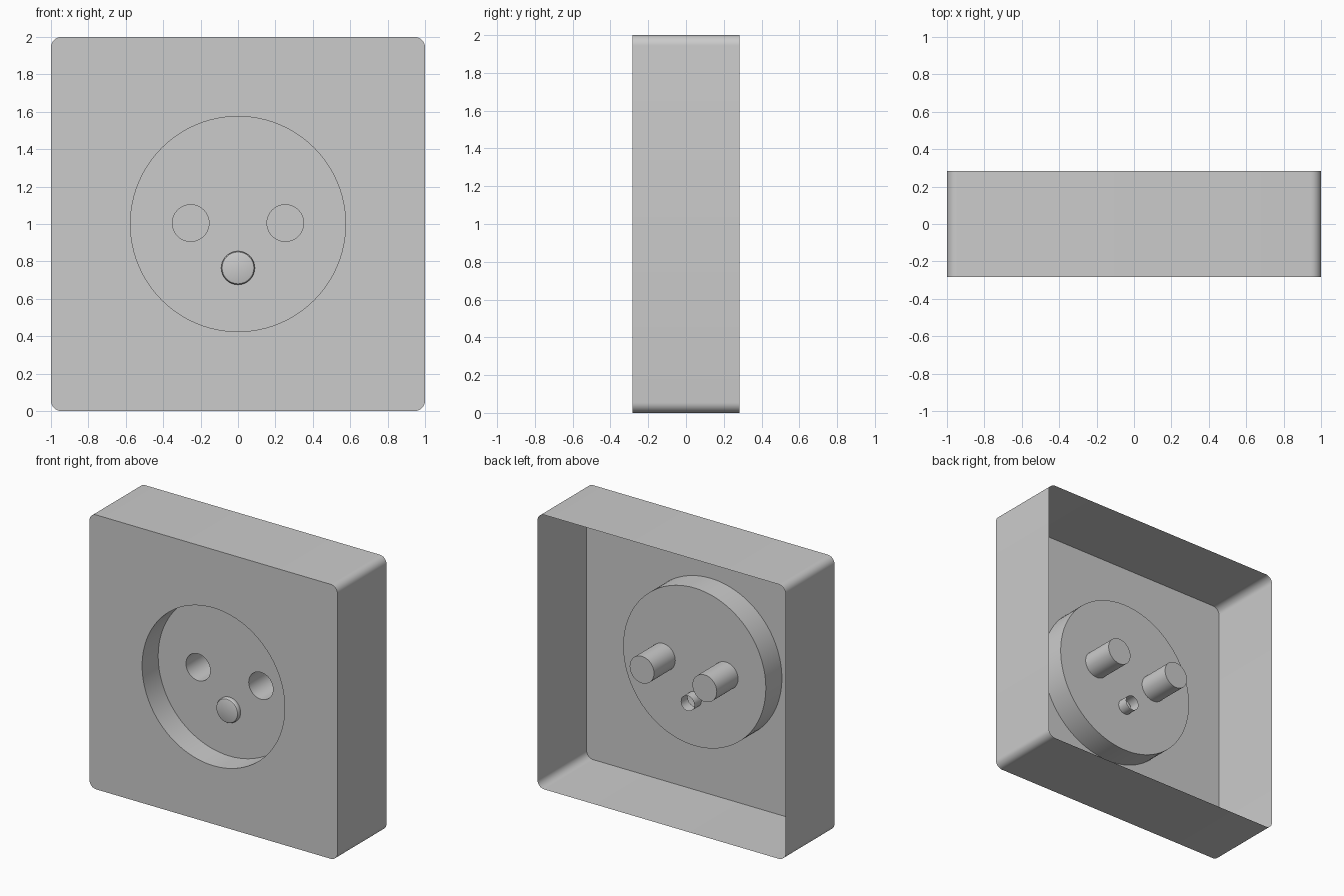
import bpy, bmesh, math

if "Cube" in bpy.data.objects:
    bpy.data.objects.remove(bpy.data.objects["Cube"])

FRONT, BACK = -0.283, 0.283     # box depth
FLOOR = -0.098                  # floor of the round recess
HOLE_END = 0.147                # closed ends of the contact sleeves
CORNER = 0.055


def circle(r, cx, cz, n):
    return [(cx + r * math.cos(2 * math.pi * i / n),
             cz + r * math.sin(2 * math.pi * i / n)) for i in range(n)]


def rounded_square(half, r, cz, steps=8):
    pts = []
    for k in range(4):
        a0 = k * math.pi / 2
        sx, sz = [(1, 1), (-1, 1), (-1, -1), (1, -1)][k]
        for i in range(steps + 1):
            a = a0 + i / steps * math.pi / 2
            pts.append((sx * (half - r) + r * math.cos(a),
                        cz + sz * (half - r) + r * math.sin(a)))
    return pts


def add_loop(bm, pts, y):
    return [bm.verts.new((x, y, z)) for x, z in pts]


def bridge(bm, a, b):
    for i in range(len(a)):
        j = (i + 1) % len(a)
        bm.faces.new((a[i], a[j], b[j], b[i]))


def fill(bm, loops):
    # flat face bounded by an outer loop and any number of holes
    edges = []
    for loop in loops:
        for i, v in enumerate(loop):
            w = loop[(i + 1) % len(loop)]
            edges.append(bm.edges.get((v, w)) or bm.edges.new((v, w)))
    bmesh.ops.triangle_fill(bm, edges=edges, use_beauty=True, normal=(0, -1, 0))


def finish(bm, name):
    bmesh.ops.recalc_face_normals(bm, faces=bm.faces)
    bm.faces.ensure_lookup_table()
    # flat front-facing faces must look towards -y
    lead = min(bm.faces, key=lambda f: f.calc_center_median().y)
    if lead.normal.y > 0:
        bmesh.ops.reverse_faces(bm, faces=bm.faces)
    mesh = bpy.data.meshes.new(name)
    bm.to_mesh(mesh)
    bm.free()
    ob = bpy.data.objects.new(name, mesh)
    bpy.context.collection.objects.link(ob)
    bpy.ops.object.select_all(action='DESELECT')
    ob.select_set(True)
    bpy.context.view_layer.objects.active = ob
    bpy.ops.object.shade_smooth_by_angle(angle=math.radians(30))
    return ob


# Socket cover: open-backed shell with round recess and two blind sleeves
bm = bmesh.new()
outline = rounded_square(1.0, CORNER, 1.0)
front = add_loop(bm, outline, FRONT)
bridge(bm, front, add_loop(bm, outline, BACK))

ring = circle(0.575, 0, 1.0, 96)
rim = add_loop(bm, ring, FRONT)
floor = add_loop(bm, ring, FLOOR)
bridge(bm, rim, floor)
fill(bm, [front, rim])

floor_loops = [floor]
for side in (-1, 1):
    pts = circle(0.098, side * 0.253, 1.005, 48)
    mouth = add_loop(bm, pts, FLOOR)
    end = add_loop(bm, pts, HOLE_END)
    bridge(bm, mouth, end)
    bm.faces.new(end)
    floor_loops.append(mouth)
floor_loops.append(add_loop(bm, circle(0.055, 0, 0.765, 32), FLOOR))
fill(bm, floor_loops)
finish(bm, "socket_cover")

# Earth pin: low rounded button in front, hollow stub behind the floor
profile = [(0.078, -0.032), (0.085, -0.029), (0.089, -0.022), (0.09, -0.014),
           (0.09, 0.0), (0.055, 0.0), (0.055, 0.08)]
bm = bmesh.new()
loops = [add_loop(bm, circle(r, 0, 0.765, 32), FLOOR + dy) for r, dy in profile]
bm.faces.new(loops[0])
for a, b in zip(loops, loops[1:]):
    bridge(bm, a, b)
finish(bm, "earth_pin")
